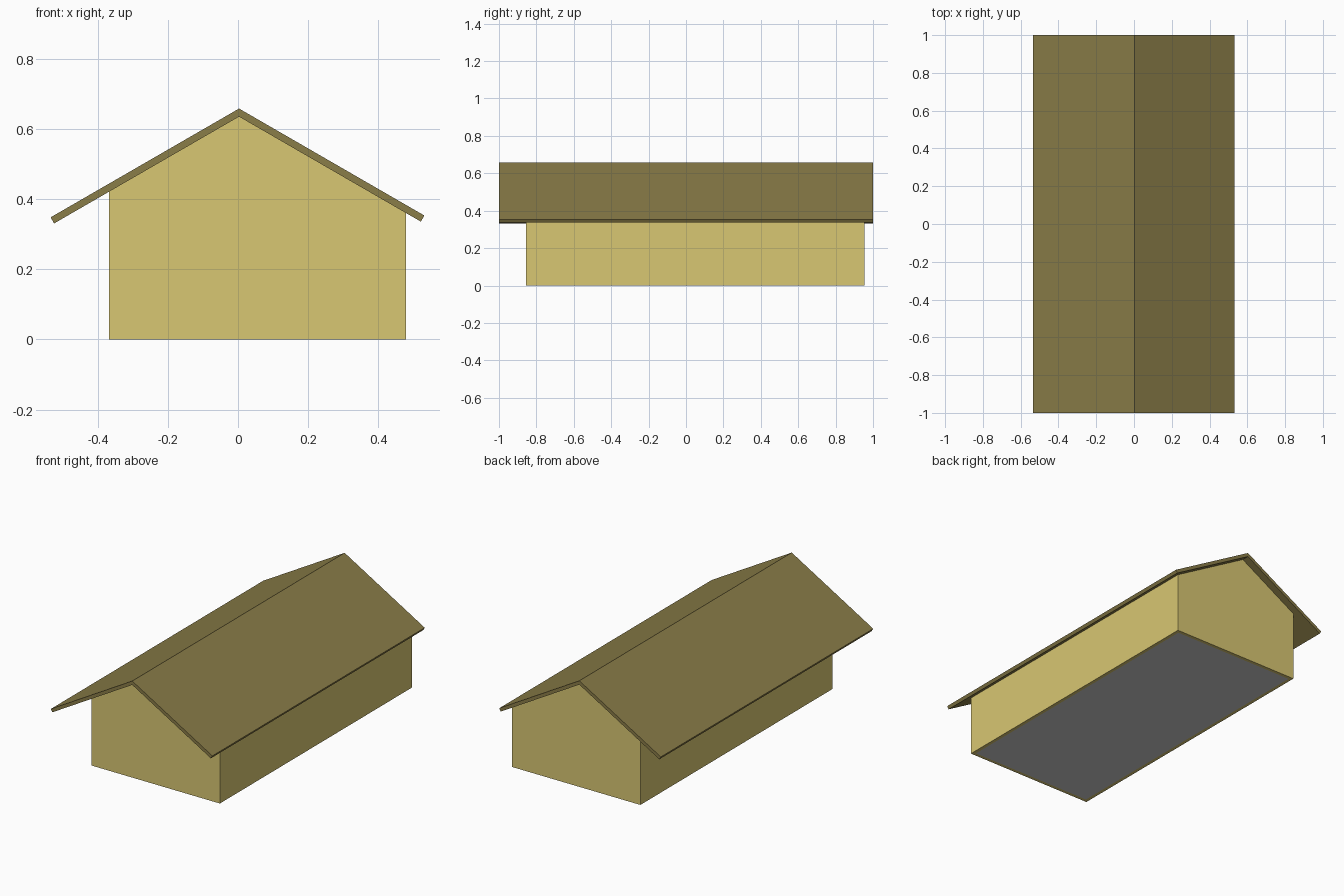
import bpy, bmesh, math

if "Cube" in bpy.data.objects:
    bpy.data.objects.remove(bpy.data.objects["Cube"])

SLOPE = math.tan(math.radians(30))
RIDGE_X, RIDGE_Z = 0.003, 0.658          # outer ridge line
THICK = 0.02                             # roof and wall thickness
UNDER_Z = RIDGE_Z - THICK / math.cos(math.radians(30))
X0, X1, Y0, Y1 = -0.368, 0.479, -0.855, 0.955   # wall footprint


def material(name, rgb):
    m = bpy.data.materials.new(name)
    m.diffuse_color = (*rgb, 1)
    m.use_nodes = True
    m.node_tree.nodes["Principled BSDF"].inputs["Base Color"].default_value = m.diffuse_color
    return m


def prism(name, profile, y0, y1, mat=None):
    """Extrude an x-z profile along y."""
    bm = bmesh.new()
    face = bm.faces.new([bm.verts.new((x, y0, z)) for x, z in profile])
    new = bmesh.ops.extrude_face_region(bm, geom=[face])["geom"]
    bmesh.ops.translate(bm, vec=(0, y1 - y0, 0),
                        verts=[v for v in new if isinstance(v, bmesh.types.BMVert)])
    bmesh.ops.recalc_face_normals(bm, faces=bm.faces)
    mesh = bpy.data.meshes.new(name)
    bm.to_mesh(mesh)
    bm.free()
    obj = bpy.data.objects.new(name, mesh)
    bpy.context.collection.objects.link(obj)
    if mat:
        mesh.materials.append(mat)
    return obj


def under(x):
    """Height of the roof underside."""
    return UNDER_Z - abs(x - RIDGE_X) * SLOPE


wall_mat = material("wall_yellow", (0.69, 0.57, 0.17))
roof_mat = material("roof_olive", (0.254, 0.205, 0.065))

# Roof: bent sheet with square-cut eaves
dx, dz = THICK * math.sin(math.radians(30)), THICK * math.cos(math.radians(30))
left, right = -0.534, 0.531
zl = RIDGE_Z - (RIDGE_X - left) * SLOPE
zr = RIDGE_Z - (right - RIDGE_X) * SLOPE
prism("roof", [(left, zl), (RIDGE_X, RIDGE_Z), (right, zr),
               (right - dx, zr - dz), (RIDGE_X, UNDER_Z), (left + dx, zl - dz)],
      -1, 1, roof_mat)

# Walls: gabled shell, hollowed out by an open-ended cutter
walls = prism("walls", [(X0, 0), (X1, 0), (X1, under(X1)),
                        (RIDGE_X, UNDER_Z), (X0, under(X0))], Y0, Y1, wall_mat)
ix0, ix1, iy0, iy1 = X0 + THICK, X1 - THICK, Y0 + THICK, Y1 - THICK
cutter = prism("room_cutter", [(ix0, -0.1), (ix1, -0.1), (ix1, 0.9), (ix0, 0.9)],
               iy0, iy1, wall_mat)
cut = walls.modifiers.new("hollow", "BOOLEAN")
cut.operation = "DIFFERENCE"
cut.solver = "EXACT"
cut.object = cutter
bpy.context.view_layer.objects.active = walls
bpy.ops.object.modifier_apply(modifier=cut.name)
bpy.data.objects.remove(cutter)

# Floor slab between the walls
prism("floor", [(ix0, 0), (ix1, 0), (ix1, THICK), (ix0, THICK)], iy0, iy1)
